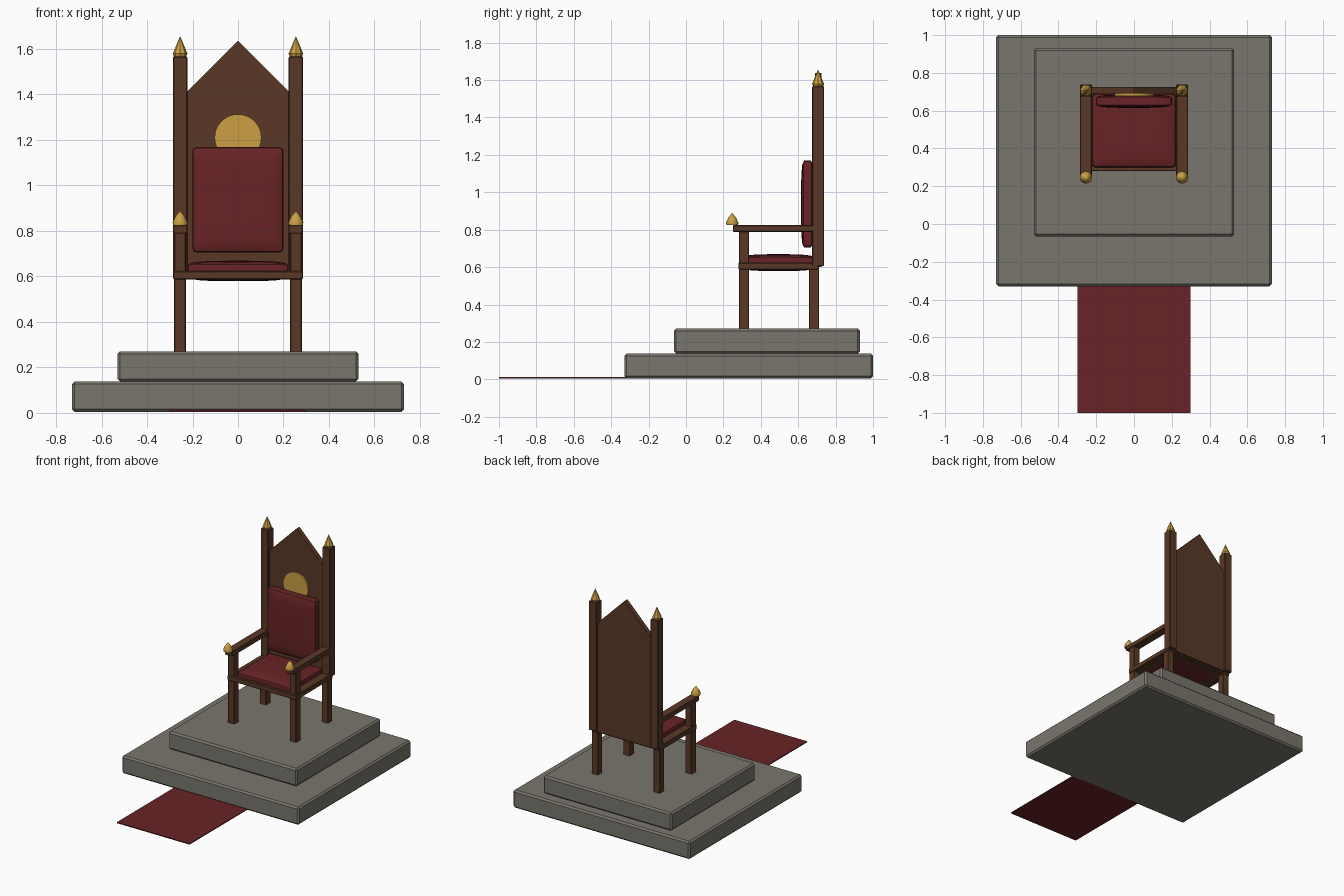
import bpy, bmesh, math
from mathutils import Vector

old = bpy.data.objects.get("Cube")
if old:
    bpy.data.objects.remove(old, do_unlink=True)


def material(name, rgb):
    m = bpy.data.materials.new(name)
    m.use_nodes = True
    m.diffuse_color = (*rgb, 1)
    m.node_tree.nodes["Principled BSDF"].inputs["Base Color"].default_value = (*rgb, 1)
    return m


STONE = material("grey stone", (0.19, 0.18, 0.15))
WOOD = material("dark wood", (0.1, 0.04, 0.02))
RED = material("red cloth", (0.14, 0.017, 0.019))
GOLD = material("gold", (0.6, 0.35, 0.06))


def finish(name, bm, mat, smooth=False):
    bmesh.ops.recalc_face_normals(bm, faces=bm.faces)
    mesh = bpy.data.meshes.new(name)
    bm.to_mesh(mesh)
    bm.free()
    mesh.materials.append(mat)
    ob = bpy.data.objects.new(name, mesh)
    bpy.context.collection.objects.link(ob)
    if smooth:
        bpy.ops.object.select_all(action="DESELECT")
        ob.select_set(True)
        bpy.context.view_layer.objects.active = ob
        bpy.ops.object.shade_smooth_by_angle(angle=math.radians(35))
    return ob


def box(name, x, y, z, mat, bevel=0.0):
    """Box from (low, high) spans on each axis."""
    bm = bmesh.new()
    bmesh.ops.create_cube(bm, size=1)
    for v in bm.verts:
        v.co = Vector([(s[0] + s[1]) / 2 + c * (s[1] - s[0])
                       for s, c in zip((x, y, z), v.co)])
    if bevel:
        bmesh.ops.bevel(bm, geom=bm.edges[:], offset=bevel, segments=1,
                        affect="EDGES", profile=0.5)
    return finish(name, bm, mat)


def cushion(name, centre, size, axis):
    """Padded block, swelling along its thin axis, with rounded edges."""
    bm = bmesh.new()
    bmesh.ops.create_cube(bm, size=2)
    bmesh.ops.subdivide_edges(bm, edges=bm.edges[:], cuts=7, use_grid_fill=True)
    for v in bm.verts:
        u, w = [v.co[i] for i in range(3) if i != axis]
        v.co[axis] *= 0.74 + 0.26 * (1 - u ** 4) * (1 - w ** 4)
        v.co = Vector([c * s / 2 for c, s in zip(v.co, size)]) + Vector(centre)
    bm.normal_update()
    rim = [e for e in bm.edges if e.calc_face_angle(0) > 1]
    bmesh.ops.bevel(bm, geom=rim, offset=0.018, segments=2,
                    affect="EDGES", profile=0.5)
    return finish(name, bm, RED, smooth=True)


def lathe(name, x, y, profile, sides, smooth):
    """Turned ornament from (radius, height) points ending at a tip."""
    bm = bmesh.new()
    rings = [[bm.verts.new((x + r * math.cos(math.tau * i / sides),
                            y + r * math.sin(math.tau * i / sides), z))
              for i in range(sides)] for r, z in profile[:-1]]
    tip = bm.verts.new((x, y, profile[-1][1]))
    bm.faces.new(rings[0])
    for i in range(sides):
        j = (i + 1) % sides
        for a, b in zip(rings, rings[1:]):
            bm.faces.new((a[i], a[j], b[j], b[i]))
        bm.faces.new((rings[-1][i], rings[-1][j], tip))
    return finish(name, bm, GOLD, smooth)


# Dais and carpet
box("lower_step", (-0.73, 0.73), (-0.33, 1.0), (0.005, 0.138), STONE, 0.012)
box("upper_step", (-0.53, 0.53), (-0.065, 0.93), (0.138, 0.271), STONE, 0.012)
box("carpet", (-0.3, 0.3), (-1.0, -0.31), (0.005, 0.012), RED)

# Seat
box("seat_frame", (-0.285, 0.285), (0.28, 0.71), (0.587, 0.624), WOOD, 0.004)
cushion("seat_cushion", (0, 0.495, 0.624), (0.445, 0.39, 0.09), 2)

# Backrest with pointed gable, disc and cushion
BACK_Y = (0.69, 0.725)
box("back_panel", (-0.225, 0.225), BACK_Y, (0.6, 1.415), WOOD)
bm = bmesh.new()
front, back = [[bm.verts.new((x, y, z))
                for x, z in ((-0.222, 1.415), (0.222, 1.415), (0, 1.637))]
               for y in BACK_Y]
bm.faces.new(front)
bm.faces.new(back)
for i in range(3):
    j = (i + 1) % 3
    bm.faces.new((front[i], front[j], back[j], back[i]))
finish("back_gable", bm, WOOD)

bm = bmesh.new()
bmesh.ops.create_cone(bm, cap_ends=True, segments=32, radius1=0.103,
                      radius2=0.103, depth=0.02)
for v in bm.verts:
    v.co = Vector((v.co.x, 0.688 + v.co.z, 1.21 + v.co.y))
finish("back_disc", bm, GOLD, smooth=True)
cushion("back_cushion", (0, 0.65, 0.937), (0.4, 0.07, 0.464), 1)

# Paired legs, posts, arms and finials
for side, s in (("left", 1), ("right", -1)):
    def span(a, b):
        return tuple(sorted((s * a, s * b)))

    leg_x, wide_x = span(0.229, 0.281), span(0.223, 0.286)
    front_y = (0.283, 0.337)
    box(f"front_leg_{side}", leg_x, front_y, (0.268, 0.59), WOOD, 0.003)
    box(f"back_leg_{side}", leg_x, (0.658, 0.711), (0.268, 0.59), WOOD, 0.003)
    box(f"arm_support_{side}", leg_x, front_y, (0.62, 0.792), WOOD, 0.003)
    box(f"armrest_{side}", wide_x, (0.25, 0.695), (0.788, 0.825), WOOD, 0.004)
    box(f"back_post_{side}", wide_x, (0.674, 0.738), (0.605, 1.567), WOOD, 0.004)
    lathe(f"post_finial_{side}", s * 0.2545, 0.706,
          [(0.026, 1.565), (0.032, 1.58), (0, 1.657)], 8, False)
    lathe(f"arm_finial_{side}", s * 0.2545, 0.247,
          [(0.031, 0.825), (0.033, 0.838), (0.02, 0.865), (0, 0.89)], 16, True)
